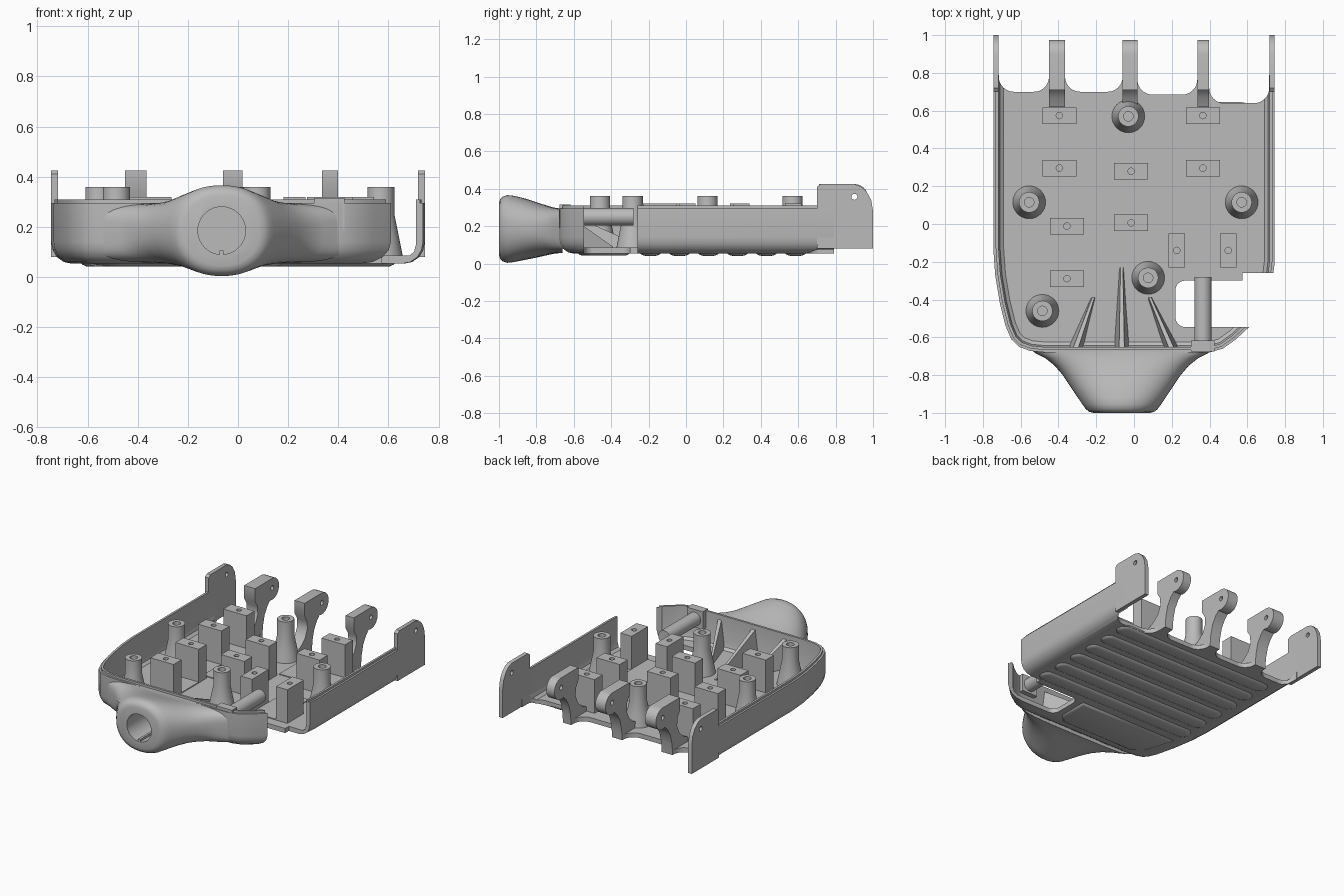
import bpy, bmesh, math
from mathutils import Vector

cube = bpy.data.objects.get("Cube")
if cube:
    bpy.data.objects.remove(cube, do_unlink=True)

grey = bpy.data.materials.new("plain grey")
grey.use_nodes = True
COLOUR = (0.5, 0.5, 0.5, 1)
grey.diffuse_color = COLOUR
grey.node_tree.nodes["Principled BSDF"].inputs["Base Color"].default_value = COLOUR

FLOOR = 0.085
X, Y, Z = Vector((1, 0, 0)), Vector((0, 1, 0)), Vector((0, 0, 1))


def finish(name, bm, smooth=True):
    bmesh.ops.recalc_face_normals(bm, faces=bm.faces)
    mesh = bpy.data.meshes.new(name)
    bm.to_mesh(mesh)
    bm.free()
    mesh.materials.append(grey)
    ob = bpy.data.objects.new(name, mesh)
    bpy.context.collection.objects.link(ob)
    if smooth:
        bpy.ops.object.select_all(action='DESELECT')
        ob.select_set(True)
        bpy.context.view_layer.objects.active = ob
        bpy.ops.object.shade_smooth_by_angle(angle=math.radians(35))
    return ob


def loft(bm, rings, close=False):
    """Skin rings of points; cap the ends."""
    loops = [[bm.verts.new(p) for p in ring] for ring in rings]
    n = len(loops[0])
    for a, b in zip(loops, loops[1:]):
        for i in range(n):
            j = (i + 1) % n
            bm.faces.new((a[i], a[j], b[j], b[i]))
    bm.faces.new(loops[0][::-1])
    bm.faces.new(loops[-1])


def prism(bm, points, u, v, axis, lo, hi):
    """Extrude a flat outline along an axis."""
    flat = [u * a + v * b for a, b in points]
    loft(bm, [[p + axis * d for p in flat] for d in (lo, hi)])


def box(bm, x0, x1, y0, y1, z0, z1):
    prism(bm, [(x0, y0), (x1, y0), (x1, y1), (x0, y1)], X, Y, Z, z0, z1)


def arc(cx, cy, r, a0, a1, n=8):
    angles = [math.radians(a0 + (a1 - a0) * i / n) for i in range(n + 1)]
    return [(cx + r * math.cos(a), cy + r * math.sin(a)) for a in angles]


def circle(cx, cy, r, n=24):
    return arc(cx, cy, r, 0, 360, n)[:-1]


def inset(points, d):
    """Move a counter-clockwise outline inward."""
    out = []
    for i, p in enumerate(points):
        p = Vector(p)
        e1 = (p - Vector(points[i - 1])).normalized()
        e2 = (Vector(points[(i + 1) % len(points)]) - p).normalized()
        n1, n2 = Vector((-e1.y, e1.x)), Vector((-e2.y, e2.x))
        out.append(p + (n1 + n2) * d / (1 + n1.dot(n2)))
    return out


def cut(ob, bm):
    cutter = finish("cutter", bm, False)
    cutter.hide_render = True
    mod = ob.modifiers.new("cut", 'BOOLEAN')
    mod.operation, mod.solver, mod.object = 'DIFFERENCE', 'EXACT', cutter
    bpy.context.view_layer.objects.active = ob
    bpy.ops.object.modifier_apply(modifier=mod.name)
    bpy.data.objects.remove(cutter, do_unlink=True)


# Tray: floor, rounded lower edge, side walls and stepped rim
outline = [(.745, 1.3), (-.745, 1.3), (-.745, -.13), (-.735, -.27), (-.71, -.42),
           (-.68, -.54), (-.65, -.61), (-.61, -.65), (-.55, -.672), (-.47, -.68),
           (.4, -.68), (.47, -.66), (.54, -.61), (.61, -.545), (.68, -.45),
           (.73, -.33), (.745, -.2)]
section = [(.085, .053), (.05, .06), (.022, .08), (.006, .108), (0, .14), (0, .295),
           (.013, .295), (.013, .31), (.028, .31), (.028, .13), (.036, .1), (.055, FLOOR)]
bm = bmesh.new()
loft(bm, [[(p.x, p.y, z) for p in inset(outline, d)] for d, z in section])
tray = finish("palm_tray", bm)

# Open back end, scalloped between the knuckles
bm = bmesh.new()
box(bm, -1, 1, .79, 1.5, -1, 1)
cut(tray, bm)
R = .08
for x0, x1, y in ((-.716, -.45, .70), (-.365, -.06, .70), (.018, .335, .685), (.398, .716, .64)):
    bm = bmesh.new()
    prism(bm, arc(x0 + R, y + R, R, 180, 270) + arc(x1 - R, y + R, R, 270, 360)
          + [(x1, 1.2), (x0, 1.2)], X, Y, Z, -1, 1)
    cut(tray, bm)

# Thumb opening
bm = bmesh.new()
prism(bm, arc(.27, -.35, .05, 90, 180) + arc(.27, -.495, .05, 180, 270)
      + [(1, -.545), (1, -.26), (.575, -.26), (.575, -.30)], X, Y, Z, -1, 1)
cut(tray, bm)

# Wrist collar: rounded sections flaring into the tray
bm = bmesh.new()
rings = []
for y, half, z0, z1, power in ((-.66, .49, .056, .294, 5), (-.685, .455, .055, .296, 4.5),
                               (-.71, .405, .052, .30, 3.8), (-.75, .355, .043, .312, 3),
                               (-.80, .312, .032, .328, 2.5), (-.86, .272, .02, .348, 2.3),
                               (-.92, .232, .008, .362, 2.2), (-.955, .208, .004, .366, 2.2),
                               (-.98, .19, .012, .358, 2.2), (-.994, .172, .026, .344, 2.2),
                               (-1, .15, .045, .325, 2.2)):
    ring = []
    for i in range(56):
        a = math.tau * i / 56
        c, s = math.cos(a), math.sin(a)
        ring.append((-.065 + half * math.copysign(abs(c) ** (2 / power), c), y,
                     (z0 + z1) / 2 + (z1 - z0) / 2 * math.copysign(abs(s) ** (2 / power), s)))
    rings.append(ring)
loft(bm, rings)
wrist = finish("wrist_collar", bm)
bm = bmesh.new()
prism(bm, circle(-.065, .185, .095, 40), X, Z, Y, -1.1, -.72)
cut(wrist, bm)
bm = bmesh.new()
box(bm, -.073, -.057, -.998, -.71, .085, .106)
finish("wrist_key", bm, False)

# Wall ends with pivot holes
for side, x in (("right", -.745), ("left", .717)):
    bm = bmesh.new()
    prism(bm, [(.7, .08), (1, .08), (1, .28), (.99, .34), (.965, .385), (.935, .412),
               (.9, .425), (.72, .425), (.7, .41)], Y, Z, X, x, x + .028)
    ob = finish(side + "_wall_end", bm)
    bm = bmesh.new()
    prism(bm, circle(.9, .357, .016), Y, Z, X, -1, 1)
    cut(ob, bm)

# Knuckle lugs
lug = ([(.62, .07), (.62, .115), (.67, .14), (.715, .18), (.74, .235), (.738, .29), (.71, .335),
        (.71, .425)] + arc(.9, .35, .075, 90, -110, 14) + [(.845, .25), (.815, .2), (.797, .13), (.79, .056)])
for i, (x0, x1) in enumerate(((-.45, -.365), (-.06, .018), (.335, .398))):
    bm = bmesh.new()
    prism(bm, lug, Y, Z, X, x0, x1)
    ob = finish("knuckle_lug_%d" % (i + 1), bm)
    bm = bmesh.new()
    prism(bm, circle(.9, .357, .016), Y, Z, X, -1, 1)
    cut(ob, bm)

# Screw bosses with flared feet and blind holes
for i, (x, y) in enumerate(((-.03, .57), (-.555, .115), (.57, .115), (.075, -.285), (-.485, -.46))):
    bm = bmesh.new()
    loft(bm, [[(a, b, z) for a, b in circle(x, y, r, 32)] for r, z in
              ((.088, .08), (.072, .16), (.054, .25), (.054, .36), (.025, .36), (.025, .26))])
    finish("screw_boss_%d" % (i + 1), bm)

# Motor mounts: seat plate and a pair of drilled posts, set across x or y
mounts = ((-.485, -.105, .34, .53, -.485, -.305), (.08, .455, .34, .53, .275, .455),
          (-.305, .075, .05, .235, -.105, .075), (-.505, -.265, -.245, -.055, -.445, -.265))
seats, posts, holes = bmesh.new(), bmesh.new(), bmesh.new()
T = .088
for x0, x1, y0, y1, px0, px1 in mounts:
    box(seats, x0, x1, y0, y1, .08, FLOOR + .006)
    for a, b in ((y0 - T, y0), (y1, y1 + T)):
        box(posts, px0, px1, a, b, .07, .32)
        prism(holes, circle((px0 + px1) / 2, (a + b) / 2, .017), X, Y, Z, .24, .4)
box(seats, .27, .455, -.23, .13, .08, FLOOR + .006)
for a, b in ((.27 - T, .27), (.455, .455 + T)):
    box(posts, a, b, -.23, -.05, .07, .32)
    prism(holes, circle((a + b) / 2, -.14, .017), X, Y, Z, .24, .4)
finish("motor_seats", seats, False)
cut(finish("motor_posts", posts, False), holes)

# Tapered gussets behind the wrist
for i, (xw, xe, ye) in enumerate(((-.065, -.065, -.23), (-.31, -.215, -.39), (.2, .085, -.39))):
    bm = bmesh.new()
    loft(bm, [[(xw - .04, -.66, .08), (xw + .04, -.66, .08), (xw + .014, -.66, .28), (xw - .014, -.66, .28)],
              [(xe - .012, ye, .08), (xe + .012, ye, .08), (xe + .006, ye, .09), (xe - .006, ye, .09)]])
    finish("gusset_%d" % (i + 1), bm, False)

# Thumb pin and its block
bm = bmesh.new()
prism(bm, circle(.365, .25, .046, 32), X, Z, Y, -.66, -.28)
finish("thumb_pin", bm)
bm = bmesh.new()
box(bm, .303, .425, -.675, -.618, .19, .315)
finish("thumb_pin_block", bm, False)

# Grip ridges and front pad under the floor
for i in range(6):
    y = -.19 + .155 * i
    bm = bmesh.new()
    loft(bm, [[(a, b, z) for a, b in arc(.57, y, r, -90, 90) + arc(-.57, y, r, 90, 270)]
              for r, z in ((.06, .06), (.052, .05), (.036, .043), (.025, .041))])
    finish("grip_ridge_%d" % (i + 1), bm)
bm = bmesh.new()
pad = [(-.6, -.3), (-.53, -.52), (-.46, -.58), (.12, -.58), (.18, -.52), (.18, -.3)]
loft(bm, [[(p.x, p.y, z) for p in inset(pad, d)] for d, z in ((0, .06), (.01, .047), (.025, .042))])
finish("front_pad", bm)
